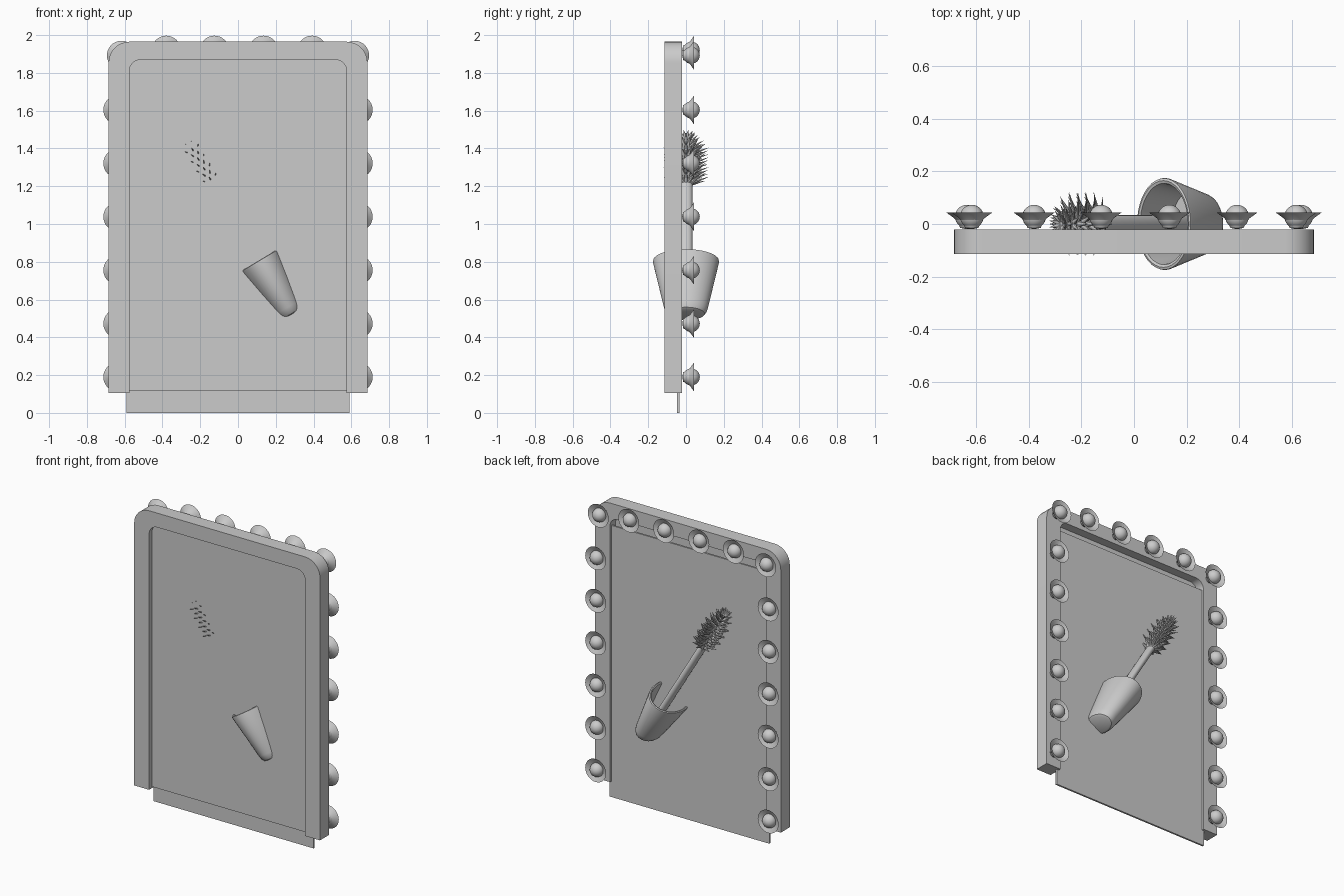
import bpy, bmesh
from math import sin, cos, pi, radians
from mathutils import Matrix, Vector

if "Cube" in bpy.data.objects:
    bpy.data.objects.remove(bpy.data.objects["Cube"])


def add_object(name, bm, matrix=None, smooth=True):
    bmesh.ops.recalc_face_normals(bm, faces=bm.faces)
    me = bpy.data.meshes.new(name)
    bm.to_mesh(me)
    bm.free()
    ob = bpy.data.objects.new(name, me)
    bpy.context.collection.objects.link(ob)
    if matrix is not None:
        ob.matrix_world = matrix
    if smooth:
        bpy.ops.object.select_all(action='DESELECT')
        ob.select_set(True)
        bpy.context.view_layer.objects.active = ob
        bpy.ops.object.shade_smooth_by_angle(angle=radians(35))
    return ob


def arch(w, z0, z1, r, n=8):
    """Open outline: up the left side, over two rounded corners, down the right."""
    left = [(-w + r - r * cos(i / n * pi / 2), z1 - r + r * sin(i / n * pi / 2))
            for i in range(n + 1)]
    pts = [(-w, z0)] + left
    return pts + [(-x, z) for x, z in reversed(pts)]


def slab(name, pts, y0, y1):
    bm = bmesh.new()
    f = bm.faces.new([bm.verts.new((x, y0, z)) for x, z in pts])
    ext = bmesh.ops.extrude_face_region(bm, geom=[f], use_keep_orig=True)
    vs = [g for g in ext['geom'] if isinstance(g, bmesh.types.BMVert)]
    bmesh.ops.translate(bm, verts=vs, vec=(0, y1 - y0, 0))
    return add_object(name, bm)


def lathe(bm, profile, n=32):
    """Revolve (radius, z) points about z; radius 0 closes to a point."""
    rings = []
    for r, z in profile:
        if r == 0:
            rings.append([bm.verts.new((0, 0, z))] * n)
        else:
            rings.append([bm.verts.new((r * cos(2 * pi * i / n), r * sin(2 * pi * i / n), z))
                          for i in range(n)])
    for a, b in zip(rings, rings[1:]):
        for i in range(n):
            j = (i + 1) % n
            bm.faces.new(dict.fromkeys([a[i], a[j], b[j], b[i]]))


# U-shaped frame and recessed backing panel
slab("frame", arch(.685, .105, 1.965, .11) + arch(.575, .105, 1.87, .06)[::-1], -.115, -.02)
slab("back_panel", arch(.575, .115, 1.87, .06), -.086, -.079)

# Cracked mirror glass that has slipped down: cells split around seed points
seeds = [(-.25, .06), (.5, .22), (.42, .5), (-.1, .52), (-.45, .75), (.1, .9),
         (.45, 1.0), (-.25, 1.25), (.1, 1.55)]
bm = bmesh.new()
for a in seeds:
    cell = bmesh.new()
    bmesh.ops.create_cube(cell, size=1, matrix=Matrix.Translation((0, -.041, .905))
                          @ Matrix.Diagonal((1.18, .012, 1.81, 1)))
    for b in seeds:
        if a == b:
            continue
        pa, pb = Vector((a[0], 0, a[1])), Vector((b[0], 0, b[1]))
        cut = bmesh.ops.bisect_plane(cell, geom=cell.verts[:] + cell.edges[:] + cell.faces[:],
                                     plane_co=(pa + pb) / 2, plane_no=pb - pa, clear_outer=True)
        edges = [e for e in cut['geom_cut'] if isinstance(e, bmesh.types.BMEdge)]
        if edges:
            bmesh.ops.holes_fill(cell, edges=edges)
    vmap = {v: bm.verts.new(v.co) for v in cell.verts}
    for f in cell.faces:
        bm.faces.new([vmap[v] for v in f.verts])
    cell.free()
add_object("cracked_glass", bm, smooth=False)

# Light bulbs in flared sockets, around the frame and facing +y
spots = [(x, 1.92) for x in (-.38, -.125, .135, .392)]
for s in (-1, 1):
    spots += [(s * .617, 1.893)] + [(s * .636, .19 + .2828 * i) for i in range(6)]
bm = bmesh.new()
lathe(bm, [(0, -.02), (.025, -.015), (.033, .003), (.048, .022), (.077, .043),
           (.05, .03), (.035, .022), (0, .02)])
bmesh.ops.create_uvsphere(bm, u_segments=24, v_segments=14, radius=.045,
                          matrix=Matrix.Translation((0, 0, .028)))
bulb = add_object("bulb", bm)
for i, (x, z) in enumerate(spots):
    ob = bulb if i == 0 else bpy.data.objects.new("bulb", bulb.data)
    if i:
        bpy.context.collection.objects.link(ob)
    ob.matrix_world = Matrix.Translation((x, 0, z)) @ Matrix.Rotation(-pi / 2, 4, 'X')

# Makeup wand: local z runs along the wand, stretched in y
place = (Matrix.Translation((.285, 0, .52)) @ Matrix.Rotation(radians(-31), 4, 'Y')
         @ Matrix.Diagonal((1, 1.46, 1, 1)))

# Hollow cap
bm = bmesh.new()
lathe(bm, [(0, 0), (.055, 0), (.067, .006), (.075, .022), (.08, .045), (.12, .325), (.119, .333),
           (.113, .336), (.106, .332), (.104, .322), (.085, .13), (0, .13)], 40)
add_object("wand_cap", bm, place)

# Stem
bm = bmesh.new()
lathe(bm, [(0, .12), (.023, .12), (.023, .83), (.016, .86), (.014, 1.08), (0, 1.1)], 24)
add_object("wand_stem", bm, place)

# Bristles: staggered rings of spikes leaning toward the tip
bm = bmesh.new()
rings, per = 10, 12
for k in range(rings):
    s = .80 + .03 * k
    length = .092 if k < 7 else .092 - .012 * (k - 6)
    for i in range(per):
        a = 2 * pi * (i + .5 * (k % 2)) / per
        m = (Matrix.Translation((0, 0, s)) @ Matrix.Rotation(a, 4, 'Z')
             @ Matrix.Rotation(radians(58 - max(0, k - 6) * 8), 4, 'Y')
             @ Matrix.Translation((0, 0, length / 2 + .005)))
        bmesh.ops.create_cone(bm, cap_ends=True, segments=8, radius1=.011, radius2=.0005,
                              depth=length, matrix=m)
add_object("wand_bristles", bm, place)
